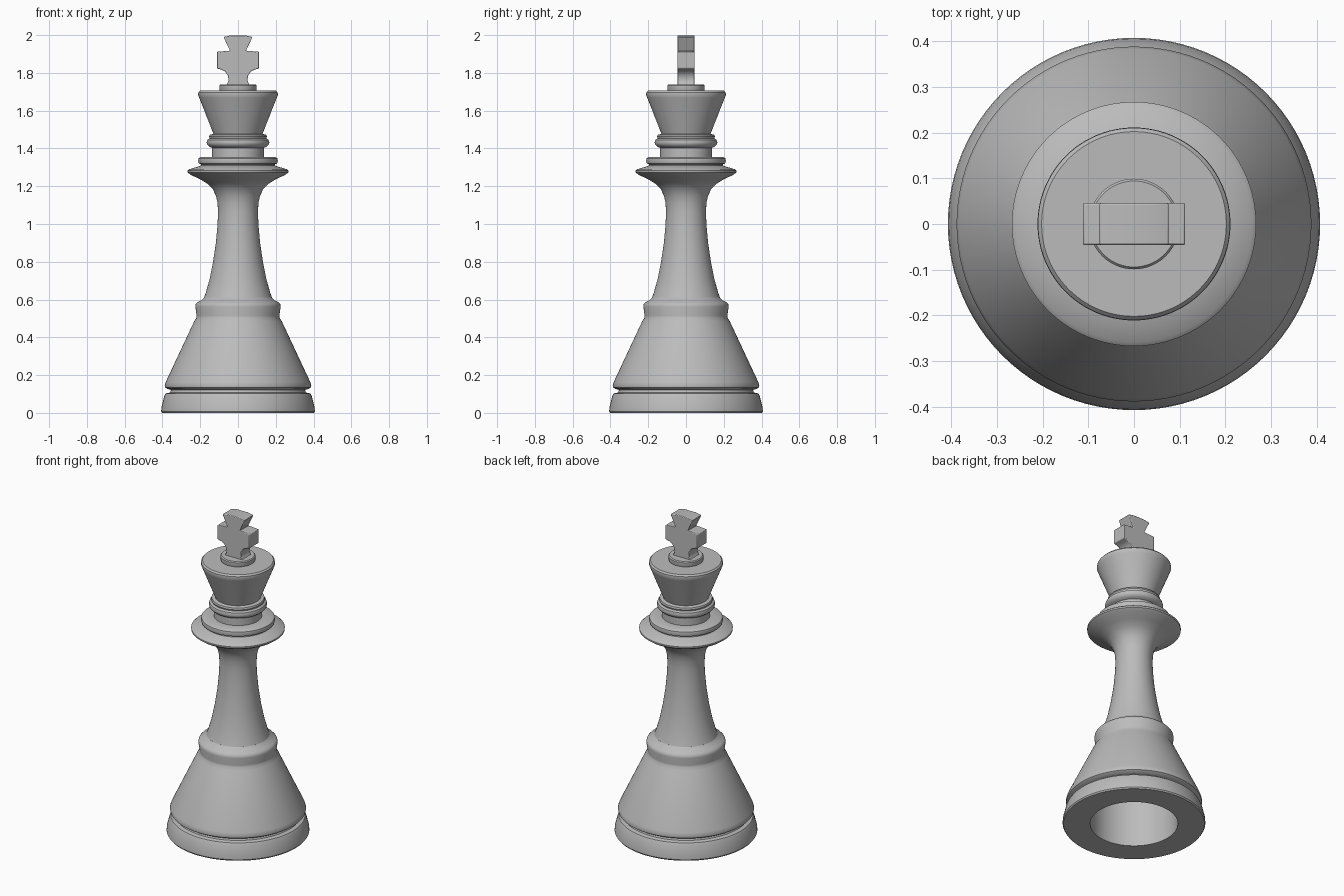
import bpy, bmesh, math

SEGMENTS = 96
grey = bpy.data.materials.new("plain_grey")
grey.diffuse_color = (0.5, 0.5, 0.5, 1)


def finish(name, bm):
    """Turn a bmesh into a smooth-shaded object with sharp edges kept."""
    bmesh.ops.recalc_face_normals(bm, faces=bm.faces)
    mesh = bpy.data.meshes.new(name)
    bm.to_mesh(mesh)
    bm.free()
    mesh.materials.append(grey)
    obj = bpy.data.objects.new(name, mesh)
    bpy.context.collection.objects.link(obj)
    bpy.ops.object.select_all(action='DESELECT')
    obj.select_set(True)
    bpy.context.view_layer.objects.active = obj
    bpy.ops.object.shade_smooth_by_angle(angle=math.radians(35))
    return obj


def lathe(name, profile):
    """Spin a (radius, height) profile around the z axis."""
    bm = bmesh.new()
    verts = [bm.verts.new((r, 0, z)) for r, z in profile]
    edges = [bm.edges.new(pair) for pair in zip(verts, verts[1:])]
    bmesh.ops.spin(bm, geom=verts + edges, axis=(0, 0, 1), cent=(0, 0, 0),
                   angle=math.tau, steps=SEGMENTS)
    bmesh.ops.remove_doubles(bm, verts=bm.verts, dist=1e-5)
    return finish(name, bm)


# Hollow base: bored socket, foot, groove, flared skirt and collar
lathe("base", [
    (0, 0.36), (0.25, 0.36), (0.25, 0), (0.402, 0), (0.407, 0.008),
    (0.405, 0.03), (0.39, 0.09), (0.383, 0.103), (0.36, 0.108), (0.355, 0.122),
    (0.375, 0.127), (0.386, 0.135), (0.388, 0.147), (0.382, 0.165),
    (0.232, 0.485), (0.22, 0.503), (0.219, 0.515), (0.226, 0.562),
    (0.224, 0.575), (0.215, 0.585), (0.192, 0.597), (0.179, 0.612), (0, 0.612)])

# Waisted shaft opening into a wide flange
lathe("shaft", [
    (0, 0.6), (0.181, 0.606), (0.171, 0.635), (0.15, 0.71), (0.132, 0.8),
    (0.117, 0.9), (0.108, 1.0), (0.106, 1.06), (0.108, 1.11), (0.117, 1.15),
    (0.134, 1.185), (0.16, 1.212), (0.2, 1.237), (0.25, 1.26), (0.266, 1.272),
    (0.267, 1.282), (0.258, 1.29), (0.215, 1.303), (0.195, 1.31),
    (0.195, 1.316), (0.207, 1.32), (0.211, 1.332), (0.208, 1.348),
    (0.198, 1.354), (0.137, 1.356), (0, 1.356)])

# Neck rings and flared head
lathe("head", [
    (0, 1.34), (0.137, 1.34), (0.137, 1.403), (0.152, 1.409), (0.163, 1.42),
    (0.166, 1.432), (0.162, 1.446), (0.15, 1.453), (0.153, 1.462),
    (0.15, 1.472), (0.13, 1.477), (0.135, 1.49), (0.205, 1.668),
    (0.211, 1.683), (0.21, 1.697), (0.202, 1.706), (0, 1.706)])

# Small disc below the finial
lathe("finial_disc", [
    (0, 1.7), (0.094, 1.7), (0.099, 1.712), (0.099, 1.733), (0.094, 1.739),
    (0, 1.739)])

# Cross finial: mirrored half outline, extruded in depth with softened edges
half = [(0.062, 1.735), (0.053, 1.75), (0.05, 1.765), (0.054, 1.787),
        (0.067, 1.806), (0.085, 1.816), (0.112, 1.824), (0.112, 1.912),
        (0.042, 1.917), (0.077, 1.99), (0.04, 1.998)]
outline = half + [(-x, z) for x, z in reversed(half)]
bm = bmesh.new()
face = bm.faces.new([bm.verts.new((x, -0.046, z)) for x, z in outline])
extruded = bmesh.ops.extrude_face_region(bm, geom=[face])["geom"]
bmesh.ops.translate(bm, vec=(0, 0.092, 0),
                    verts=[v for v in extruded if isinstance(v, bmesh.types.BMVert)])
cross = finish("cross_finial", bm)
bevel = cross.modifiers.new("soft_edges", 'BEVEL')
bevel.width = 0.004
bevel.segments = 2
bevel.limit_method = 'ANGLE'
bevel.angle_limit = math.radians(40)
